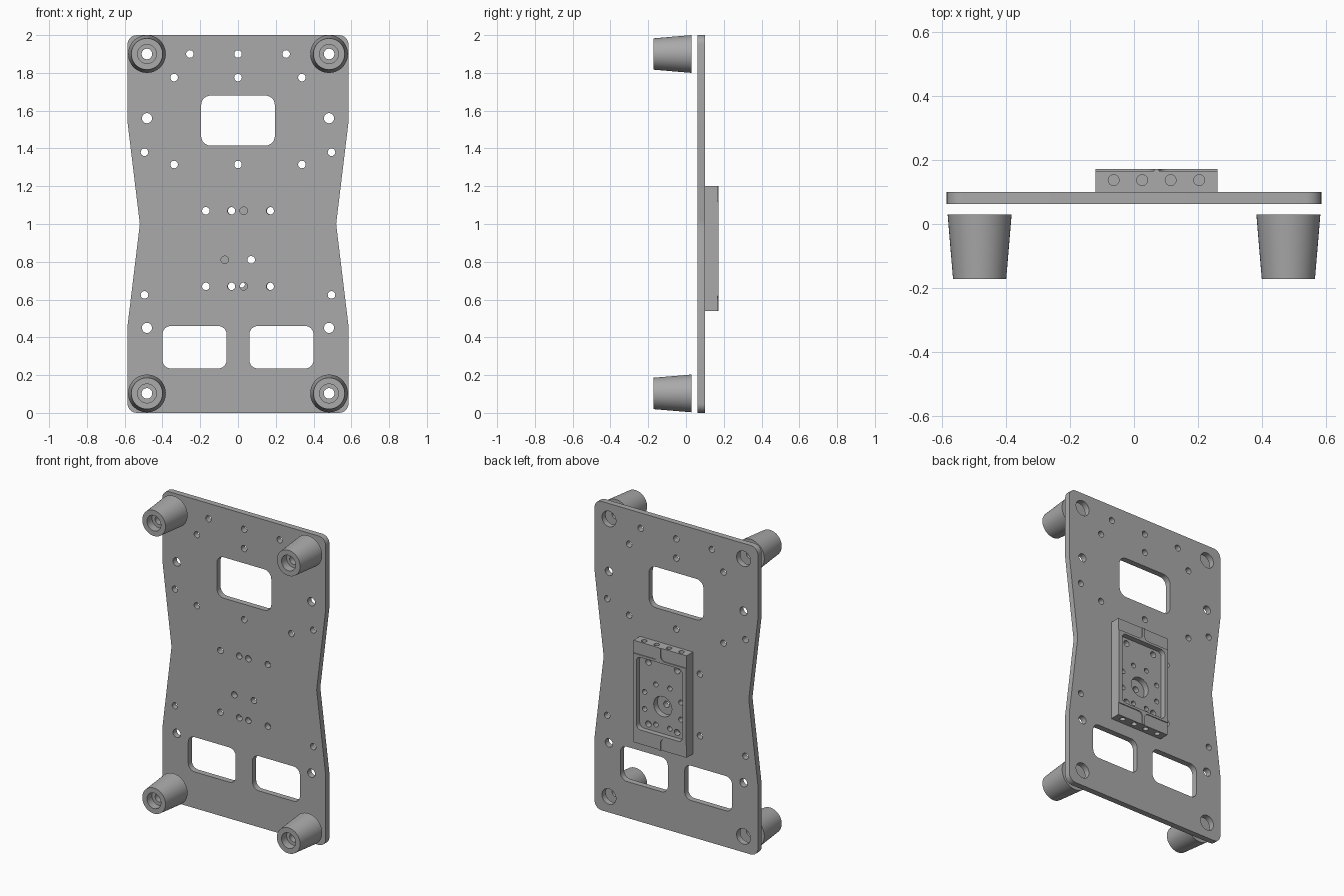
import bpy, bmesh
from math import sin, cos, pi, radians

old = bpy.data.objects.get("Cube")
if old:
    bpy.data.objects.remove(old)

GREY = (0.40, 0.40, 0.40, 1.0)
mat = bpy.data.materials.new("machined grey")
mat.use_nodes = True
mat.diffuse_color = GREY
mat.node_tree.nodes["Principled BSDF"].inputs["Base Color"].default_value = GREY


def arc(cx, cz, r, start, end, n):
    angles = [radians(start + (end - start) * i / n) for i in range(n + 1)]
    return [(cx + r * cos(a), cz + r * sin(a)) for a in angles]


def circle(x, z, r, n=24):
    return arc(x, z, r, 0, 360, n)[:-1]


def rounded(x0, x1, z0, z1, r):
    return (arc(x1 - r, z1 - r, r, 0, 90, 6) + arc(x0 + r, z1 - r, r, 90, 180, 6)
            + arc(x0 + r, z0 + r, r, 180, 270, 6) + arc(x1 - r, z0 + r, r, 270, 360, 6))


def finish(obj):
    obj.data.materials.clear()
    obj.data.materials.append(mat)
    bpy.ops.object.select_all(action='DESELECT')
    obj.select_set(True)
    bpy.context.view_layer.objects.active = obj
    bpy.ops.object.shade_smooth_by_angle(angle=radians(30))


def evaluated_mesh(obj):
    bpy.context.view_layer.update()
    return bpy.data.meshes.new_from_object(
        obj.evaluated_get(bpy.context.evaluated_depsgraph_get()))


def slab(name, loops, y0, y1):
    """Filled outline in x/z with hole loops, extruded from y0 to y1."""
    curve = bpy.data.curves.new(name, 'CURVE')
    curve.dimensions = '2D'
    curve.fill_mode = 'BOTH'
    curve.extrude = (y1 - y0) / 2
    for loop in loops:
        spline = curve.splines.new('POLY')
        spline.points.add(len(loop) - 1)
        for p, (x, z) in zip(spline.points, loop):
            p.co = (x, z, 0, 1)
        spline.use_cyclic_u = True
    temp = bpy.data.objects.new(name + "_outline", curve)
    bpy.context.collection.objects.link(temp)
    mesh = evaluated_mesh(temp)
    bpy.data.objects.remove(temp)
    bm = bmesh.new()
    bm.from_mesh(mesh)
    bmesh.ops.remove_doubles(bm, verts=bm.verts, dist=1e-5)
    for v in bm.verts:
        x, z, d = v.co
        v.co = (x, (y0 + y1) / 2 - d, z)
    bmesh.ops.recalc_face_normals(bm, faces=bm.faces)
    bm.to_mesh(mesh)
    bm.free()
    obj = bpy.data.objects.new(name, mesh)
    bpy.context.collection.objects.link(obj)
    return obj


def cut(obj, cutter):
    cutter.hide_render = True
    mod = obj.modifiers.new("cut", 'BOOLEAN')
    mod.operation = 'DIFFERENCE'
    mod.solver = 'EXACT'
    mod.object = cutter
    mesh = evaluated_mesh(obj)
    obj.modifiers.clear()
    obj.data = mesh
    bpy.data.objects.remove(cutter)


# Base plate: waisted outline with rounded corners
right = (arc(0.535, 0.05, 0.05, -90, 0, 6) + [(0.585, 0.46), (0.522, 0.98), (0.52, 1.0),
         (0.522, 1.02), (0.585, 1.54)] + arc(0.535, 1.95, 0.05, 0, 90, 6))
outline = right + [(-x, z) for x, z in reversed(right)]
holes = [rounded(-0.195, 0.195, 1.415, 1.68, 0.05)]
FOOT_X, FOOT_Z = 0.482, (0.103, 1.9)
for s in (-1, 1):
    a, b = sorted((s * 0.06, s * 0.4))
    holes.append(rounded(a, b, 0.235, 0.46, 0.045))
    holes += [circle(s * FOOT_X, z, 0.05, 32) for z in FOOT_Z]
    holes += [circle(s * 0.482, z, 0.027) for z in (0.45, 1.56)]
    for x, z in [(0.255, 1.9), (0.338, 1.775), (0.338, 1.315), (0.495, 1.38),
                 (0.495, 0.625), (0.17, 1.07), (0.17, 0.67), (0.07, 0.81)]:
        holes.append(circle(s * x, z, 0.02))
holes += [circle(0, z, 0.02) for z in (1.9, 1.775, 1.315)]
holes += [circle(x, z, 0.02) for x in (-0.035, 0.03) for z in (0.67, 1.07)]
finish(slab("base_plate", [outline] + holes, 0.062, 0.1))

# Mounting block on the back
MID = 0.07
X0, X1, Z0, Z1 = MID - 0.19, MID + 0.19, 0.54, 1.2
BACK, FLOOR = 0.172, 0.138
block = slab("mounting_block", [[(X0, Z0), (X1, Z0), (X1, Z1), (X0, Z1)]], 0.1, BACK)
cut(block, slab("pocket", [rounded(X0 + 0.025, X1 - 0.025, 0.635, 1.105, 0.03)], FLOOR, 0.2))

# Shallow end steps that leave a slim centre rib
steps = [rounded(a, b, c, d, 0.03)
         for a, b in ((X0 - 0.1, MID - 0.008), (MID + 0.008, X1 + 0.1))
         for c, d in ((Z0 - 0.1, 0.62), (1.12, Z1 + 0.1))]
cut(block, slab("end_steps", steps, BACK - 0.006, 0.2))

# Pocket floor holes around the large centre bore
floor_holes = [circle(MID, 0.81, 0.065, 32)]
for dx, z, r in [(0.103, 1.07, 0.02), (0.05, 0.94, 0.016), (0.13, 0.87, 0.016),
                 (0.13, 0.76, 0.016), (0.103, 0.67, 0.02), (0.05, 0.68, 0.016)]:
    floor_holes += [circle(MID + s * dx, z, r) for s in (-1, 1)]
cut(block, slab("floor_holes", floor_holes, 0.05, 0.2))

# Blind holes in both ends of the block
for z in (Z0, Z1):
    for i in range(4):
        bpy.ops.mesh.primitive_cylinder_add(
            vertices=24, radius=0.017, depth=0.1,
            location=(MID + (i - 1.5) * 0.089, 0.137, z))
        cut(block, bpy.context.object)
finish(block)

# Tapered feet with counterbored screw holes
PROFILE = [(0.1, 0.03), (0.083, -0.172), (0.05, -0.172), (0.05, -0.12),
           (0.028, -0.12), (0.028, 0.03)]


def foot(name, x, z, n=48):
    bm = bmesh.new()
    rings = [[bm.verts.new((r * cos(2 * pi * i / n), y, r * sin(2 * pi * i / n)))
              for i in range(n)] for r, y in PROFILE]
    for k, ring in enumerate(rings):
        nxt = rings[(k + 1) % len(rings)]
        for i in range(n):
            j = (i + 1) % n
            bm.faces.new((ring[i], ring[j], nxt[j], nxt[i]))
    bmesh.ops.recalc_face_normals(bm, faces=bm.faces)
    mesh = bpy.data.meshes.new(name)
    bm.to_mesh(mesh)
    bm.free()
    obj = bpy.data.objects.new(name, mesh)
    obj.location = (x, 0, z)
    bpy.context.collection.objects.link(obj)
    finish(obj)


for side, s in (("left", 1), ("right", -1)):
    for level, z in zip(("lower", "upper"), FOOT_Z):
        foot(f"{level}_{side}_foot", s * FOOT_X, z)
